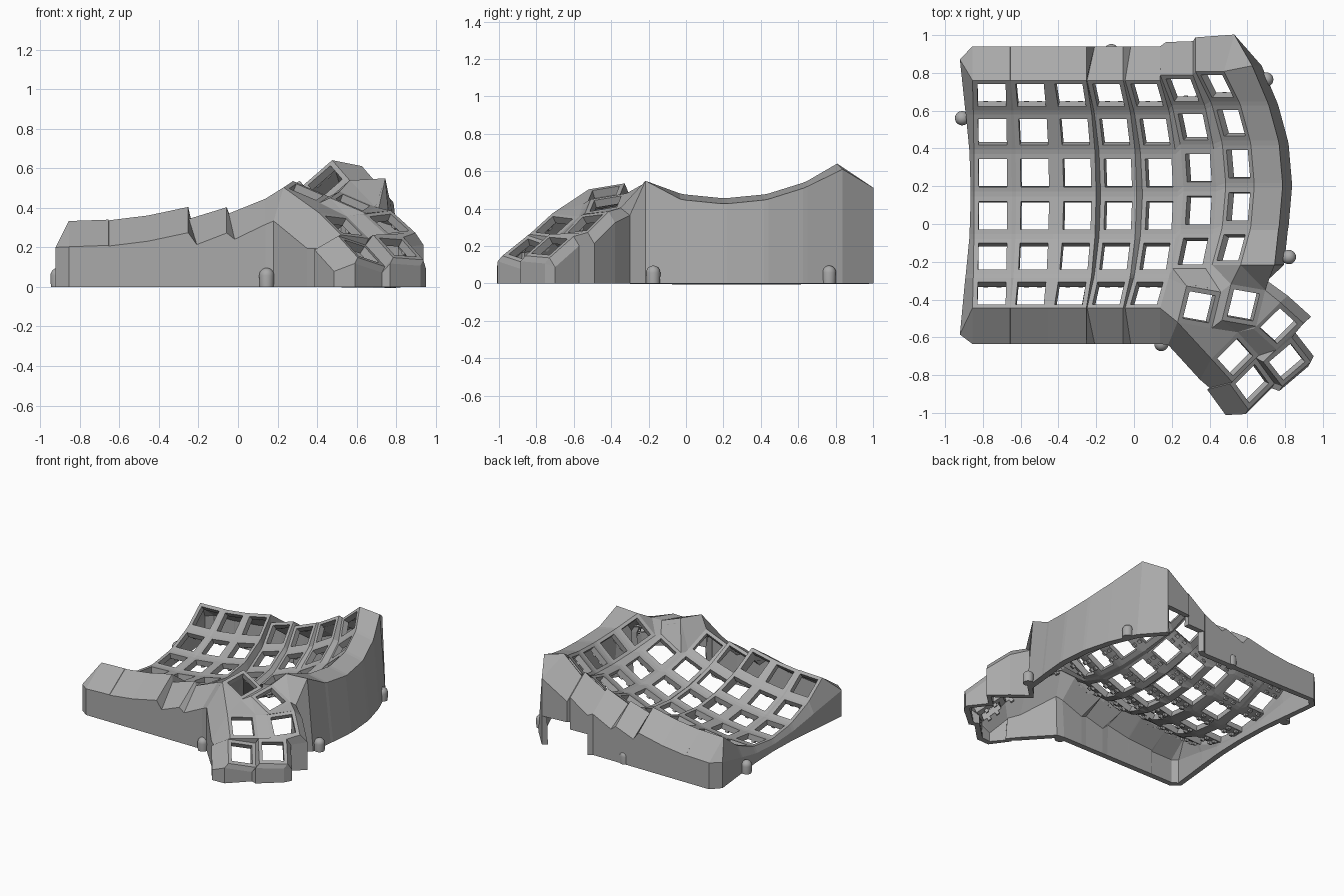
import bpy, bmesh
from math import radians
from mathutils import Matrix, Vector

if "Cube" in bpy.data.objects:
    bpy.data.objects.remove(bpy.data.objects["Cube"])

grey = bpy.data.materials.new("matte grey")
grey.use_nodes = True
grey.diffuse_color = (0.4, 0.4, 0.4, 1)
grey.node_tree.nodes["Principled BSDF"].inputs["Base Color"].default_value = (0.4, 0.4, 0.4, 1)

RADIUS, STEP = 0.86, 15      # curve of each key column
PLATE, HOLE = 0.1, 0.075     # half sizes of key plate and its opening
THICK = 0.043
# column: x, centre y, lowest z, sideways tilt, rows
COLUMNS = [(-.747, .158, .098, 2, 6), (-.525, .158, .112, 7, 6), (-.30, .158, .15, 12, 6),
           (-.083, .158, .145, 17, 6), (.135, .158, .187, 22, 6), (.345, .185, .28, 30, 5),
           (.557, .205, .395, 41, 5)]
# thumb key: x, y, z, pitch, roll, turn
THUMBS = {"A": (.345, -.44, .48, 10, 23, -10), "B": (.58, -.43, .427, 10, 23, -10),
          "C": (.765, -.54, .32, 6, 34, -42), "D": (.535, -.705, .31, -6, 34, -48),
          "E": (.625, -.845, .18, -16, 33, -54), "F": (.81, -.73, .20, -4, 35, -52)}
SIGNS = {"TL": (-1, 1), "TR": (1, 1), "BR": (1, -1), "BL": (-1, -1)}


def rot(deg, axis):
    return Matrix.Rotation(radians(deg), 4, axis)


def to_object(bm, name):
    mesh = bpy.data.meshes.new(name)
    bm.to_mesh(mesh)
    bm.free()
    obj = bpy.data.objects.new(name, mesh)
    obj.data.materials.append(grey)
    bpy.context.collection.objects.link(obj)
    return obj


# Key frames
frames = {}
for c, (x, y, z, tilt, rows) in enumerate(COLUMNS):
    for r in range(rows):
        frames[c, r] = (Matrix.Translation((x, y, z)) @ rot(-tilt, "Y")
                        @ Matrix.Translation((0, 0, RADIUS)) @ rot((2.5 - r) * STEP, "X")
                        @ Matrix.Translation((0, 0, -RADIUS)))
for k, (x, y, z, pitch, roll, turn) in THUMBS.items():
    frames[k] = Matrix.Translation((x, y, z)) @ rot(turn, "Z") @ rot(roll, "Y") @ rot(pitch, "X")

bm = bmesh.new()
corner = {}


def face(*verts):
    bm.faces.new(verts)


def web(*refs):
    face(*[corner[ref] for ref in refs])


# Key plates with square openings
for key, m in frames.items():
    inner = []
    for name, (sx, sy) in SIGNS.items():
        corner[key, name] = bm.verts.new(m @ Vector((sx * PLATE, sy * PLATE, 0)))
        inner.append(bm.verts.new(m @ Vector((sx * HOLE, sy * HOLE, 0))))
    outer = [corner[key, n] for n in SIGNS]
    for i in range(4):
        j = (i + 1) % 4
        face(outer[i], outer[j], inner[j], inner[i])

# Webs between finger keys
for c, r in [k for k in frames if isinstance(k, tuple)]:
    k, down, right, diag = (c, r), (c, r + 1), (c + 1, r), (c + 1, r + 1)
    if down in frames:
        web((k, "BL"), (k, "BR"), (down, "TR"), (down, "TL"))
    if right in frames:
        web((k, "TR"), (right, "TL"), (right, "BL"), (k, "BR"))
    if diag in frames:
        web((k, "BR"), (right, "BL"), (diag, "TL"), (down, "TR"))

# Webs inside the thumb cluster and up to the finger keys
special = {"p": (4, 4), "q": (4, 5), "s": (5, 4), "t": (6, 4)}
for text in ["A.TR B.TL B.BL A.BR", "D.TL C.BL C.BR D.TR", "E.TL F.BL F.BR E.TR",
             "D.BR D.TR E.TL E.BL", "C.BR C.TR F.TL F.BL", "D.TR C.BR F.BL E.TL",
             "A.BL A.BR D.BL", "A.BR D.TL D.BL", "A.BR B.BL D.TL", "B.BL B.BR D.TL",
             "B.BR C.BL D.TL", "B.BR C.TL C.BL", "B.BR B.TR C.TL",
             "p.BR s.BL A.TL q.TR", "s.BL s.BR A.TR A.TL", "s.BR t.BL B.TL A.TR",
             "t.BL t.BR B.TL", "t.BR B.TR B.TL", "q.TR A.TL A.BL q.BR"]:
    refs = [part.split(".") for part in text.split()]
    web(*[(special.get(k, k), n) for k, n in refs])

# Outer wall: rim vertex, shoulder point, foot point, height of the opening below it
wall = []


def wall_point(ref, out, flare=(0, 0), gap=0):
    rim = corner[ref]
    p = rim.co + Vector(out)
    p.z = max(p.z, 0.03)
    wall.append((rim, bm.verts.new(p), (p.x + flare[0], p.y + flare[1]), gap))


GAPS = {(5, "TL"): .16, (5, "TR"): .22, (6, "TL"): .22}
LEAN = {(3, "L"): .04, (4, "L"): .03, (5, "L"): .03, (6, "R"): .055}   # sideways shift of shoulders
for c in range(7):                                   # back
    for n in ("TL", "TR"):
        reach = {(5, "TL"): .175, (6, "TR"): .195}.get((c, n), .18)
        wall_point(((c, 0), n), (LEAN.get((c, n[1]), 0), reach, -.13), gap=GAPS.get((c, n), 0))
for r in range(5):                                   # right
    wall_point(((6, r), "TR"), (.15, .03 if r == 0 else 0, -.03), (.05, 0))
    wall_point(((6, r), "BR"), (.18 if r == 4 else .15, 0, .01 if r == 4 else -.03), (.05, 0))
wall_point(("B", "TR"), (.01, .05, -.04))            # thumb cluster
for ref in ["C.TL", "C.TR"]:
    wall_point(tuple(ref.split(".")), (.04, .035, -.06))
for ref in ["F.TL", "F.TR"]:
    wall_point(tuple(ref.split(".")), (.015, .03, -.05))
for ref in ["F.TR", "F.BR", "E.TR", "E.BR"]:
    wall_point(tuple(ref.split(".")), (-.015, -.025, -.03))
for ref in ["E.BR", "E.BL", "D.BR"]:
    wall_point(tuple(ref.split(".")), (-.12, -.03, -.07))
wall_point(("D", "BL"), (-.06, -.11, -.18))
wall_point(("A", "BL"), (-.05, -.12, -.17))
for c in range(4, -1, -1):                           # front
    for n in ("BR", "BL"):
        wall_point(((c, 5), n), (LEAN.get((c, n[1]), 0), -.19, -.13))
for r in range(5, -1, -1):                           # left
    for n in ("BL", "TL"):
        z = corner[(0, r), n].co.z
        y = {(5, "BL"): -.14, (0, "TL"): .11}.get((r, n), 0)
        wall_point(((0, r), n), (-.2 * z, y, -.4 * z))

ground = {}


def foot(i, z):
    if (i, z) not in ground:
        ground[i, z] = bm.verts.new((*wall[i][2], z))
    return ground[i, z]


for i, (rim, top, _, gap) in enumerate(wall):
    j = (i + 1) % len(wall)
    rim2, top2 = wall[j][:2]
    if rim is rim2:
        face(rim, top, top2)
    else:
        face(rim, top, top2, rim2)
    face(top, foot(i, gap), foot(j, gap), top2)

bmesh.ops.recalc_face_normals(bm, faces=bm.faces)
if sum(f.normal.z * f.calc_area() for f in bm.faces) < 0:
    bmesh.ops.reverse_faces(bm, faces=bm.faces)
case = to_object(bm, "keyboard_case")
solid = case.modifiers.new("thickness", "SOLIDIFY")
solid.thickness = THICK
solid.offset = -1

# Small switch clips under each key opening
bm = bmesh.new()
for m in frames.values():
    for sy in (-1, 1):
        for sx in (-1, 1):
            place = m @ Matrix.Translation((sx * .035, sy * .094, -.045))
            bmesh.ops.create_cube(bm, size=1, matrix=place @ Matrix.Diagonal((.025, .022, .03, 1)))
to_object(bm, "switch_clips")

# Round-topped screw posts along the base
for n, (x, y) in enumerate([(-.91, .56), (.145, -.635), (.70, .765), (.82, -.175), (-.12, .915)]):
    bm = bmesh.new()
    bmesh.ops.create_uvsphere(bm, u_segments=20, v_segments=10, radius=.038)
    for v in bm.verts:
        v.co.z = v.co.z + .058 if v.co.z > -.001 else 0
        v.co += Vector((x, y, 0))
    post = to_object(bm, f"screw_post_{n + 1}")
    for p in post.data.polygons:
        p.use_smooth = p.normal.z > -.5
